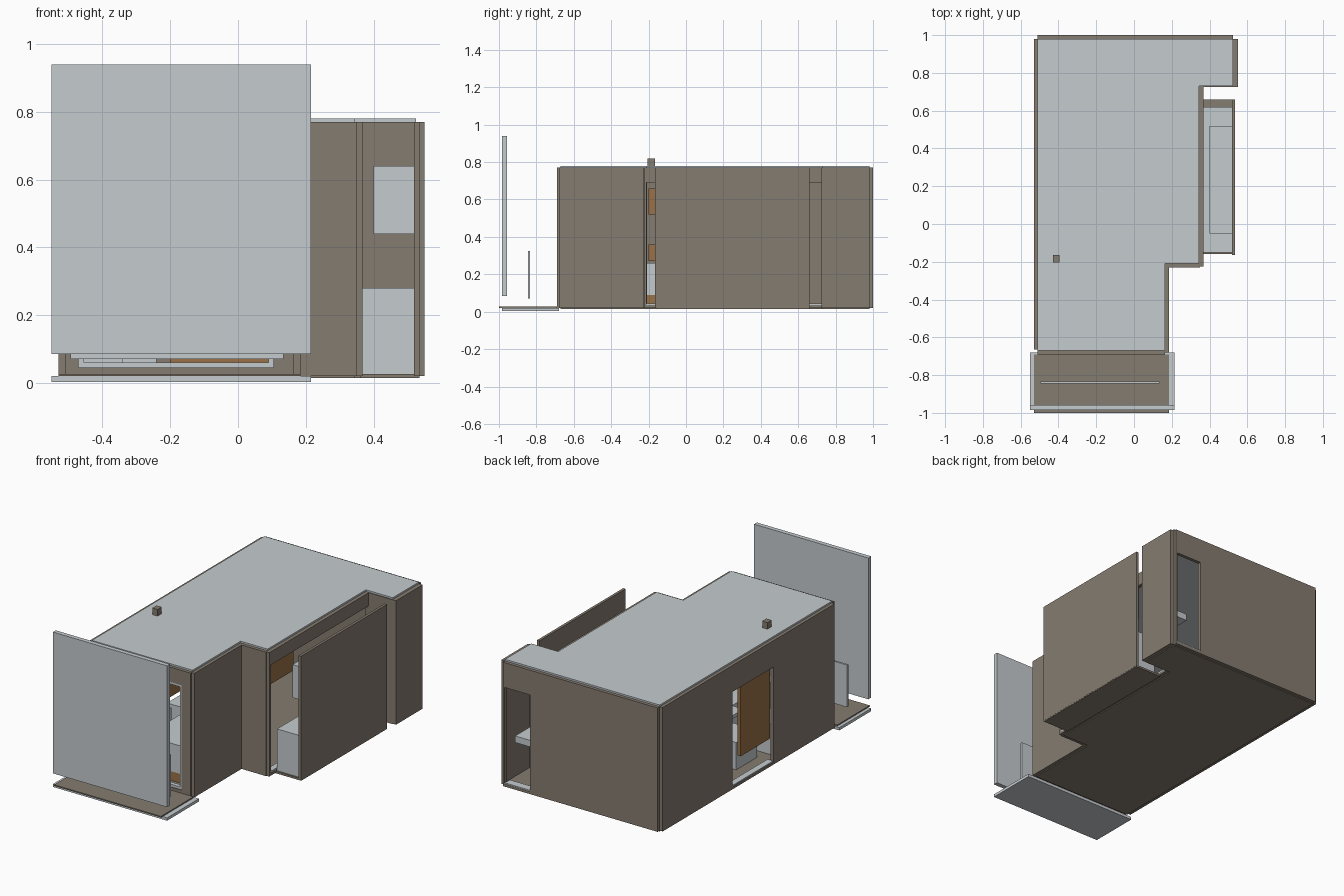
import bpy
import bmesh


def material(name, rgb):
    m = bpy.data.materials.new(name)
    m.diffuse_color = (*rgb, 1)
    return m


GREY = material("pale grey", (0.56, 0.60, 0.62))
TAUPE = material("taupe cladding", (0.235, 0.20, 0.16))
WOOD = material("warm wood", (0.32, 0.165, 0.065))


def finish(name, bm, mat):
    bmesh.ops.recalc_face_normals(bm, faces=bm.faces[:])
    me = bpy.data.meshes.new(name)
    bm.to_mesh(me)
    bm.free()
    me.materials.append(mat)
    ob = bpy.data.objects.new(name, me)
    bpy.context.collection.objects.link(ob)
    return ob


def boxes(name, mat, *parts):
    """Each part is x0, x1, y0, y1, z0, z1."""
    bm = bmesh.new()
    for x0, x1, y0, y1, z0, z1 in parts:
        vs = bmesh.ops.create_cube(bm, size=1)["verts"]
        for v in vs:
            v.co.x = x1 if v.co.x > 0 else x0
            v.co.y = y1 if v.co.y > 0 else y0
            v.co.z = z1 if v.co.z > 0 else z0
    return finish(name, bm, mat)


def slab(name, mat, outline, z0, z1):
    bm = bmesh.new()
    f = bm.faces.new([bm.verts.new((x, y, z0)) for x, y in outline])
    top = bmesh.ops.extrude_face_region(bm, geom=[f])["geom"]
    for v in top:
        if isinstance(v, bmesh.types.BMVert):
            v.co.z = z1
    return finish(name, bm, mat)


def wall(name, axis, a0, a1, t0, t1, opening=None):
    """Wall along an axis, with an optional opening (start, end, sill, head)."""
    runs = [(a0, a1, Z0, Z1)]
    if opening:
        s, e, lo, hi = opening
        runs = [(a0, s, Z0, Z1), (s, e, hi, Z1), (s, e, Z0, lo), (e, a1, Z0, Z1)]
    parts = []
    for p, q, b, t in runs:
        if q - p > 0.001 and t - b > 0.001:
            parts.append((p, q, t0, t1, b, t) if axis == "x" else (t0, t1, p, q, b, t))
    return boxes(name, TAUPE, *parts)


Z0, Z1 = 0.02, 0.77
plan = [(-0.51, -0.67), (0.165, -0.67), (0.165, -0.21), (0.345, -0.21),
        (0.345, 0.73), (0.525, 0.73), (0.525, 0.98), (-0.51, 0.98)]

# Floor and roof
slab("floor_base", TAUPE, plan, 0.015, 0.035)
slab("roof", GREY, plan, 0.755, 0.78)
boxes("roof_vent", TAUPE, (-0.43, -0.395, -0.205, -0.165, 0.78, 0.82))

# Outer cladding walls
wall("west_wall", "y", -0.665, 0.98, -0.53, -0.51, (-0.08, 0.31, 0.035, 0.61))
wall("north_wall", "x", -0.51, 0.525, 0.98, 1.0, (0.345, 0.515, 0.035, 0.62))
wall("south_wall", "x", -0.51, 0.165, -0.69, -0.667, (-0.47, 0.105, 0.045, 0.68))
wall("front_east_wall", "y", -0.68, -0.21, 0.165, 0.185)
wall("step_wall", "x", 0.185, 0.35, -0.23, -0.208)
wall("east_wall", "y", -0.225, 0.73, 0.345, 0.367, (-0.21, 0.725, 0.035, 0.69))
wall("north_wing_wall", "y", 0.725, 0.98, 0.525, 0.55)
wall("wing_south_wall", "x", 0.36, 0.525, 0.725, 0.745)

# Opening sills and the front frame
boxes("sills", GREY,
      (-0.528, -0.49, -0.08, 0.31, 0.035, 0.042),
      (0.345, 0.515, 0.95, 0.998, 0.035, 0.042),
      (0.33, 0.365, -0.21, 0.725, 0.035, 0.045))
boxes("front_frame", GREY,
      (-0.47, 0.105, -0.685, -0.66, 0.045, 0.06),
      (-0.47, 0.105, -0.685, -0.66, 0.665, 0.68),
      (-0.47, -0.455, -0.685, -0.66, 0.06, 0.665),
      (0.09, 0.105, -0.685, -0.66, 0.06, 0.665))

# Slide-out bay on the east side
boxes("bay_floor", TAUPE, (0.36, 0.535, -0.16, 0.66, 0.015, 0.027))
boxes("bay_panel", TAUPE, (0.52, 0.536, -0.165, 0.66, 0.02, 0.77))
boxes("bay_cabinet", GREY, (0.367, 0.52, -0.15, 0.62, 0.027, 0.28))
boxes("bay_upper_cabinet", GREY, (0.40, 0.52, -0.05, 0.52, 0.44, 0.64))

# Front deck with the raised screens
boxes("deck_base", GREY, (-0.55, 0.215, -0.985, -0.68, 0.003, 0.02))
boxes("deck_top", TAUPE, (-0.53, 0.185, -1.0, -0.69, 0.02, 0.027))
boxes("front_screen", GREY, (-0.55, 0.215, -0.985, -0.958, 0.085, 0.94))
boxes("deck_rail", GREY, (-0.495, 0.135, -0.845, -0.833, 0.07, 0.325))

# Interior furniture
boxes("wood_side_panel", WOOD, (-0.505, -0.485, -0.08, 0.20, 0.17, 0.62))
boxes("wood_bench", WOOD,
      (-0.20, 0.12, -0.60, -0.12, 0.035, 0.09),
      (0.02, 0.20, -0.20, -0.02, 0.27, 0.36))
boxes("bench_cushion", GREY, (-0.20, 0.12, -0.60, -0.12, 0.09, 0.26))
boxes("wood_wall_cupboard", WOOD, (0.08, 0.30, -0.20, 0.10, 0.52, 0.66))
boxes("low_units", GREY,
      (-0.46, -0.34, -0.62, -0.15, 0.035, 0.22),
      (-0.42, -0.24, -0.08, 0.12, 0.035, 0.20),
      (-0.40, -0.20, 0.02, 0.14, 0.34, 0.36))
boxes("basin", GREY, (0.38, 0.50, 0.78, 0.92, 0.26, 0.30))
